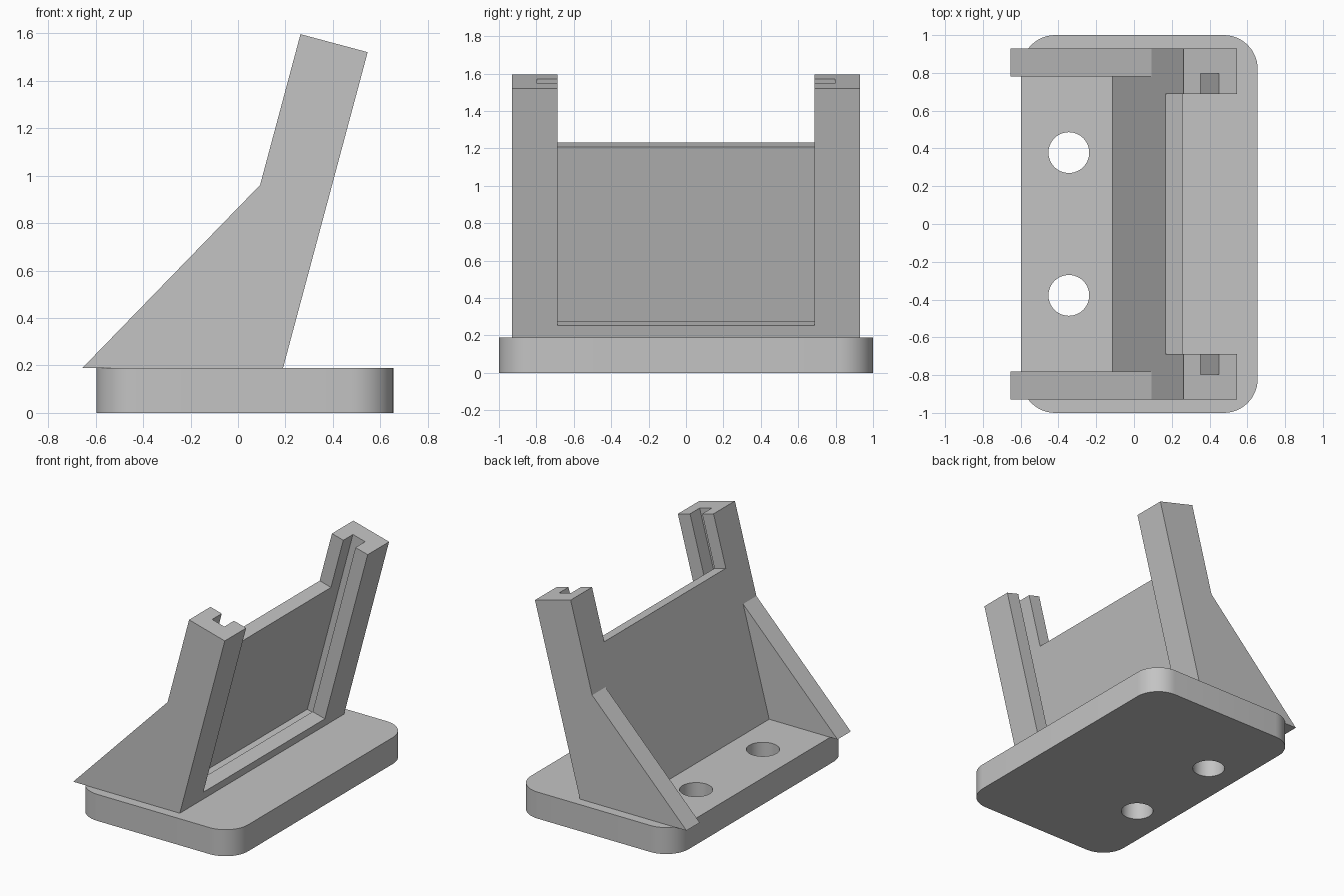
import bpy, bmesh, math

cube = bpy.data.objects.get("Cube")
if cube:
    bpy.data.objects.remove(cube, do_unlink=True)

GREY = (0.55, 0.55, 0.55, 1)
mat = bpy.data.materials.new("matte_grey")
mat.use_nodes = True
mat.diffuse_color = GREY
bsdf = next(n for n in mat.node_tree.nodes if n.type == 'BSDF_PRINCIPLED')
bsdf.inputs["Base Color"].default_value = GREY

BASE_TOP = 0.19
LEAN = math.radians(15)
THICK = 0.293          # depth of the leaning frame
SLOT_BACK = 0.2        # panel front, measured from the frame front
FRAME_LEN = 1.377


def lean(s, t):
    """Side-plane point: s up along the slope, t back from the front face."""
    c, n = math.cos(LEAN), math.sin(LEAN)
    return (0.19 + s * n - t * c, BASE_TOP + s * c + t * n)


def prism(name, points, depth):
    """Extrude 3D points of a flat outline along a vector."""
    bm = bmesh.new()
    face = bm.faces.new([bm.verts.new(p) for p in points])
    ext = bmesh.ops.extrude_face_region(bm, geom=[face])
    verts = [v for v in ext["geom"] if isinstance(v, bmesh.types.BMVert)]
    bmesh.ops.translate(bm, verts=verts, vec=depth)
    bmesh.ops.recalc_face_normals(bm, faces=bm.faces)
    mesh = bpy.data.meshes.new(name)
    bm.to_mesh(mesh)
    bm.free()
    mesh.materials.append(mat)
    obj = bpy.data.objects.new(name, mesh)
    bpy.context.collection.objects.link(obj)
    return obj


def side_prism(name, outline, half_width):
    return prism(name, [(x, -half_width, z) for x, z in outline],
                 (0, 2 * half_width, 0))


def activate(obj):
    bpy.ops.object.select_all(action='DESELECT')
    obj.select_set(True)
    bpy.context.view_layer.objects.active = obj


def cut(obj, cutter):
    cutter.hide_render = True
    mod = obj.modifiers.new("cut", 'BOOLEAN')
    mod.operation = 'DIFFERENCE'
    mod.solver = 'EXACT'
    mod.object = cutter
    activate(obj)
    bpy.ops.object.modifier_apply(modifier=mod.name)
    bpy.data.objects.remove(cutter, do_unlink=True)


def arc(cx, cy, r, start, sweep, steps, z):
    return [(cx + r * math.cos(start + sweep * i / steps),
             cy + r * math.sin(start + sweep * i / steps), z)
            for i in range(steps + 1)]


# Base plate with rounded corners
x0, x1, radius = -0.597, 0.655, 0.18
outline = []
corners = [(x1 - radius, 1 - radius), (x0 + radius, 1 - radius),
           (x0 + radius, radius - 1), (x1 - radius, radius - 1)]
for i, (cx, cy) in enumerate(corners):
    outline += arc(cx, cy, radius, i * math.pi / 2, math.pi / 2, 12, 0)
base = prism("base_plate", outline, (0, 0, BASE_TOP))

# Two mounting holes
for y in (-0.378, 0.378):
    ring = arc(-0.345, y, 0.108, 0, math.tau, 48, -0.1)[:-1]
    cut(base, prism("hole_cutter", ring, (0, 0, 0.5)))
activate(base)
bpy.ops.object.shade_smooth_by_angle(angle=math.radians(30))

# Leaning frame: full side profile, then hollowed out
knee = lean(0.719, THICK)
frame = side_prism("leaning_frame", [
    (-0.655, BASE_TOP), lean(0, 0), lean(FRAME_LEN, 0),
    lean(FRAME_LEN, THICK), knee], 0.93)

# Space between the rear side braces
cut(frame, side_prism("rear_cutter", [
    lean(-0.3, THICK), knee, (-0.4, 1.3), (-1, 1), (-1, -0.1)], 0.78))

# Front recess, leaving the back panel and the bottom lip
cut(frame, side_prism("recess_cutter", [
    lean(0.065, -0.2), lean(1.6, -0.2),
    lean(1.6, SLOT_BACK), lean(0.065, SLOT_BACK)], 0.688))

# Opening above the back panel
cut(frame, side_prism("opening_cutter", [
    lean(1.0, -0.3), lean(1.7, -0.3), lean(1.7, 0.6), lean(1.0, 0.6)], 0.688))

# Sliding groove down both posts and along the bottom
cut(frame, side_prism("groove_cutter", [
    lean(-0.02, 0.1), lean(1.5, 0.1),
    lean(1.5, SLOT_BACK), lean(-0.02, SLOT_BACK)], 0.797))
